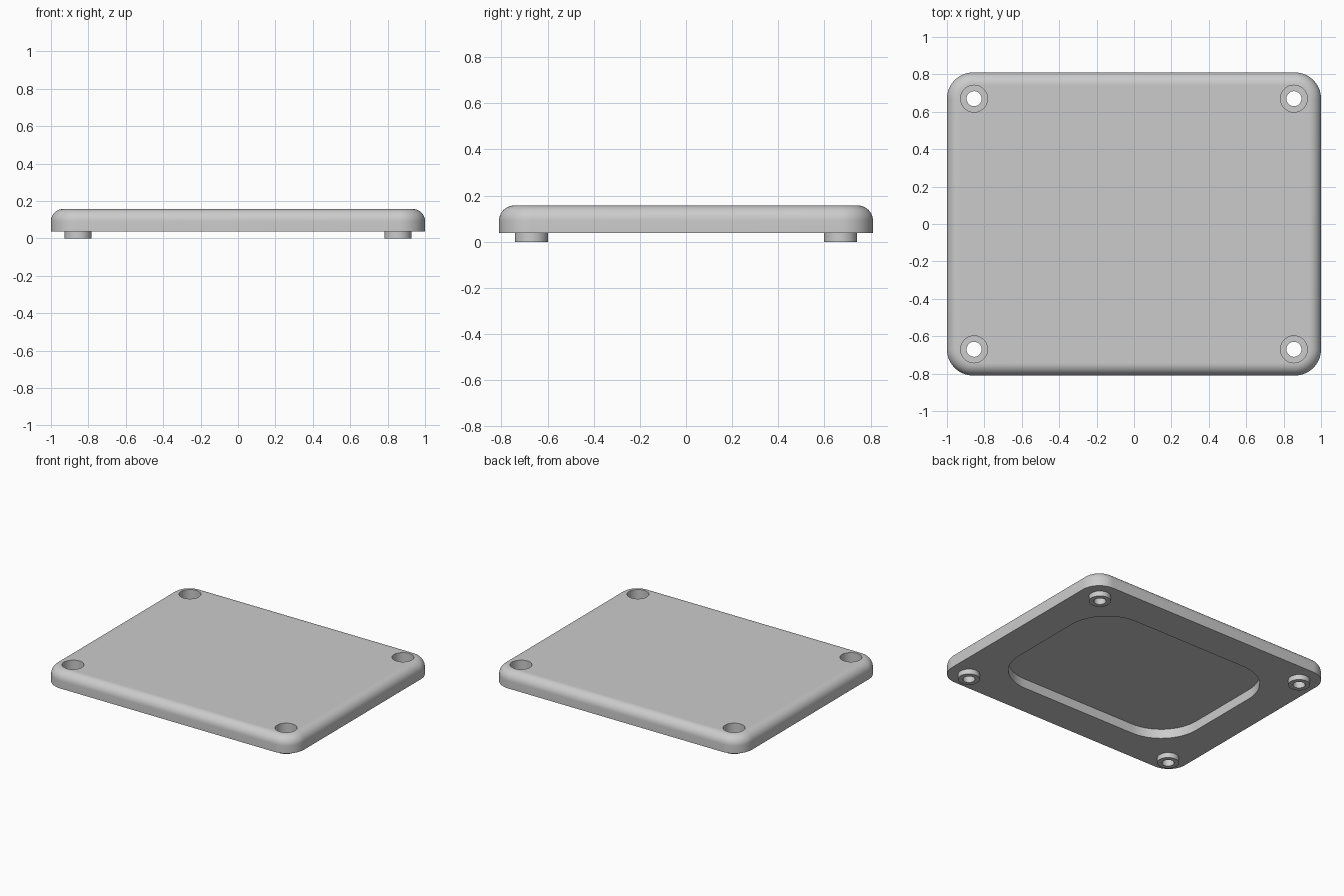
import bpy
import bmesh
from math import sin, cos, pi

cube = bpy.data.objects.get("Cube")
if cube:
    bpy.data.objects.remove(cube, do_unlink=True)

HX, HY, CORNER = 1.0, 0.81, 0.14
BASE, TOP, FILLET = 0.037, 0.157, 0.065
BORE, HOLE = 0.072, 0.04

grey = bpy.data.materials.new("light grey")
grey.use_nodes = True
colour = (0.6, 0.6, 0.6, 1)
grey.diffuse_color = colour
grey.node_tree.nodes["Principled BSDF"].inputs["Base Color"].default_value = colour


def loft(name, hx, hy, radius, steps, centre=(0, 0), segments=16):
    """Closed solid from rounded rectangles stacked as (inset, z) steps."""
    bm = bmesh.new()
    rings = []
    for inset, z in steps:
        ring = []
        for quarter, (sx, sy) in enumerate([(1, 1), (-1, 1), (-1, -1), (1, -1)]):
            for i in range(segments + 1):
                a = (quarter + i / segments) * pi / 2
                x = sx * (hx - radius) + (radius - inset) * cos(a)
                y = sy * (hy - radius) + (radius - inset) * sin(a)
                ring.append(bm.verts.new((centre[0] + x, centre[1] + y, z)))
        rings.append(ring)
    n = len(rings[0])
    for low, high in zip(rings, rings[1:]):
        for i in range(n):
            j = (i + 1) % n
            bm.faces.new((low[i], low[j], high[j], high[i]))
    bm.faces.new(rings[0][::-1])
    bm.faces.new(rings[-1])
    bmesh.ops.remove_doubles(bm, verts=bm.verts, dist=1e-5)
    bmesh.ops.recalc_face_normals(bm, faces=bm.faces)
    mesh = bpy.data.meshes.new(name)
    bm.to_mesh(mesh)
    bm.free()
    mesh.materials.append(grey)
    obj = bpy.data.objects.new(name, mesh)
    bpy.context.collection.objects.link(obj)
    return obj


def combine(target, tool, operation):
    """Apply a boolean and discard the tool object."""
    bpy.context.view_layer.objects.active = target
    mod = target.modifiers.new(operation.lower(), "BOOLEAN")
    mod.operation = operation
    mod.solver = "EXACT"
    mod.object = tool
    bpy.ops.object.modifier_apply(modifier=mod.name)
    bpy.data.objects.remove(tool, do_unlink=True)


# Plate with a rounded upper rim
rim = [(FILLET * (1 - cos(t * pi / 20)), TOP - FILLET + FILLET * sin(t * pi / 20))
       for t in range(11)]
plate = loft("cover_plate", HX, HY, CORNER, [(0, BASE)] + rim)

# Rounded recess in the underside
recess = loft("recess_cutter", 0.76, 0.57, 0.30, [(0, -0.1), (0, BASE + 0.068)])
combine(plate, recess, "DIFFERENCE")

# Corner feet, each with a counterbored screw hole from above
for sx in (-1, 1):
    for sy in (-1, 1):
        spot = (sx * (HX - CORNER - 0.005), sy * (HY - CORNER))
        foot = loft("foot", BORE, BORE, BORE, [(0, 0), (0, BASE + 0.004)], spot)
        combine(plate, foot, "UNION")
        step = BORE - HOLE
        floor = BASE + 0.008
        bore = loft("bore_cutter", BORE, BORE, BORE,
                    [(step, -0.1), (step, floor), (0, floor), (0, 0.3)], spot)
        combine(plate, bore, "DIFFERENCE")

bpy.ops.object.select_all(action="DESELECT")
plate.select_set(True)
bpy.context.view_layer.objects.active = plate
bpy.ops.object.shade_smooth_by_angle(angle=pi / 6)
